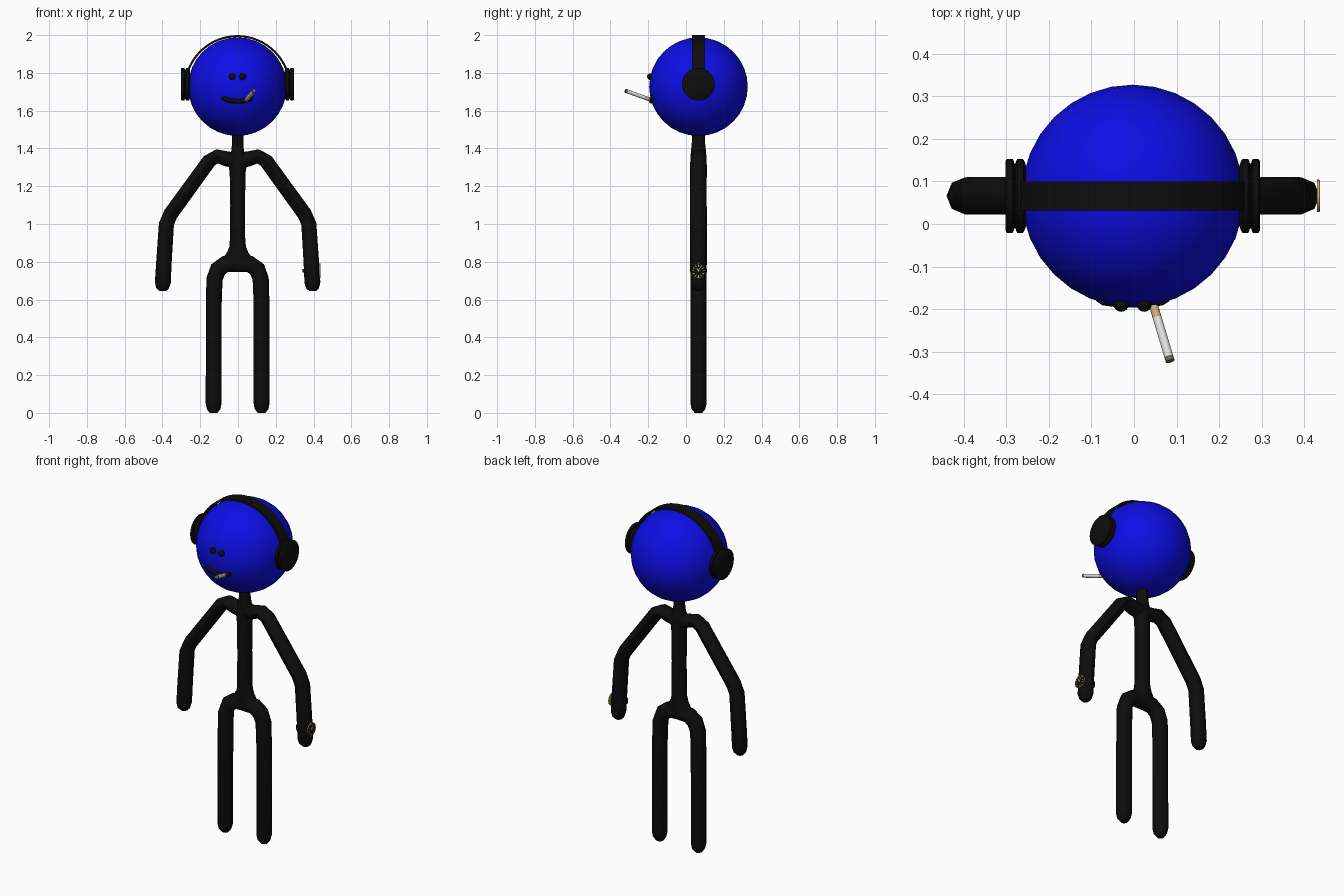
import bpy, bmesh, math
from mathutils import Vector, Matrix

if "Cube" in bpy.data.objects:
    bpy.data.objects.remove(bpy.data.objects["Cube"])

CX, CY = -0.002, 0.066          # body axis
HEAD, HR = Vector((-0.003, CY, 1.727)), 0.261
AX, AY, AZ = Vector((1, 0, 0)), Vector((0, 1, 0)), Vector((0, 0, 1))


def mat(name, r, g, b):
    m = bpy.data.materials.new(name)
    m.diffuse_color = (r, g, b, 1)
    m.use_nodes = True
    m.node_tree.nodes["Principled BSDF"].inputs["Base Color"].default_value = m.diffuse_color
    return m


BLUE = mat("blue", 0.004, 0.004, 0.78)
BLACK = mat("black", 0.004, 0.004, 0.004)
WHITE = mat("white", 0.75, 0.75, 0.73)
TAN = mat("filter tan", 0.62, 0.42, 0.2)
ASH = mat("ash brown", 0.16, 0.12, 0.08)
GOLD = mat("gold", 0.6, 0.42, 0.14)


def finish(name, bm, material):
    bmesh.ops.recalc_face_normals(bm, faces=bm.faces[:])
    me = bpy.data.meshes.new(name)
    bm.to_mesh(me)
    bm.free()
    me.materials.append(material)
    ob = bpy.data.objects.new(name, me)
    bpy.context.collection.objects.link(ob)
    return ob


def loft(name, rings, material, caps=True):
    """Skin a list of equal-length point rings."""
    bm = bmesh.new()
    vs = [[bm.verts.new(p) for p in ring] for ring in rings]
    n = len(vs[0])
    for a, b in zip(vs, vs[1:]):
        for i in range(n):
            bm.faces.new((a[i], a[(i + 1) % n], b[(i + 1) % n], b[i]))
    if caps:
        bm.faces.new(vs[0])
        bm.faces.new(vs[-1])
    return finish(name, bm, material)


def tube(name, pts, radii, material, sides=8, ref=AY, caps=True):
    """Sweep an ellipse (across, along ref) over a path."""
    rings = []
    for i, p in enumerate(pts):
        t = (pts[min(i + 1, len(pts) - 1)] - pts[max(i - 1, 0)]).normalized()
        u = (ref - t * t.dot(ref)).normalized()
        v = t.cross(u)
        ra, rb = radii[i]
        rings.append([p + v * ra * math.cos(2 * math.pi * k / sides)
                      + u * rb * math.sin(2 * math.pi * k / sides) for k in range(sides)])
    return loft(name, rings, material, caps)


def limb(name, rows, sx=1):
    """Body part from rows of (x, z, radius across, radius in depth)."""
    tube(name, [Vector((CX + sx * x, CY, z)) for x, z, a, b in rows],
         [(a, b) for x, z, a, b in rows], BLACK)


def ball(name, c, r, material, seg=32, rings=16):
    bm = bmesh.new()
    bmesh.ops.create_uvsphere(bm, u_segments=seg, v_segments=rings, radius=r,
                              matrix=Matrix.Translation(c))
    return finish(name, bm, material)


def on_face(x, z):
    """Point on the front of the head."""
    dx, dz = x - HEAD.x, z - HEAD.z
    return Vector((x, HEAD.y - math.sqrt(HR * HR - dx * dx - dz * dz), z))


# body
limb("torso", [(0, 1.50, .030, .032), (0, 1.42, .030, .036), (0, 1.385, .034, .040),
               (0, 1.345, .060, .043), (0, 1.31, .048, .044), (0, 1.27, .042, .044),
               (0, 1.10, .039, .043), (0, .93, .040, .043), (0, .88, .044, .043),
               (0, .85, .056, .043), (0, .82, .078, .043), (0, .79, .098, .042),
               (0, .765, .085, .034)])
for side, sx in (("left", 1), ("right", -1)):
    limb("arm_" + side, [(0, 1.335, .042, .042), (.06, 1.345, .040, .043), (.108, 1.358, .038, .043),
                         (.15, 1.335, .038, .043), (.355, 1.052, .039, .044), (.377, 1.0, .040, .044),
                         (.390, .80, .041, .044), (.396, .69, .042, .043), (.397, .66, .034, .034),
                         (.397, .645, .018, .018)], sx)
    limb("leg_" + side, [(0, .79, .044, .043), (.065, .788, .045, .043), (.103, .76, .045, .043),
                         (.122, .71, .043, .043), (.126, .60, .042, .043), (.127, .05, .042, .043),
                         (.127, .02, .036, .036), (.127, 0, .020, .020)], sx)

# head and face
ball("head", HEAD, HR, BLUE)
for side, x in (("right", -.030), ("left", .024)):
    ball("eye_" + side, on_face(x, 1.78), .018, BLACK, 16, 8)
smile = []
for i in range(13):
    s = i / 6 - 1
    smile.append(on_face(-.003 + .083 * s, 1.65 + .022 * s * s))
tube("mouth", smile, [(.007, .007)] + [(.013, .013)] * 11 + [(.007, .007)], BLACK)

# headphones: double-disc cups and a flat band over the head
cup = [(.250, .070), (.254, .081), (.258, .087), (.271, .087), (.274, .081), (.275, .076),
       (.278, .076), (.279, .081), (.282, .087), (.295, .087), (.299, .081)]
for side, sx in (("left", 1), ("right", -1)):
    tube("ear_cup_" + side, [Vector((-.003 + sx * x, CY, 1.74)) for x, r in cup],
         [(r, r) for x, r in cup], BLACK, 32, AZ)
band = []
for i in range(33):
    a = math.pi * i / 32
    band.append([Vector((-.003 + r * math.cos(a), CY + y, 1.716 + r * math.sin(a)))
                 for r, y in ((.273, -.034), (.284, -.034), (.284, .034), (.273, .034))])
loft("headband", band, BLACK)

# cigarette
c0, c1 = Vector((.040, -.172, 1.652)), Vector((.085, -.322, 1.706))
for name, a, b, m in (("cigarette_filter", 0, .32, TAN), ("cigarette_paper", .32, .93, WHITE),
                      ("cigarette_tip", .93, 1, ASH)):
    tube(name, [c0.lerp(c1, a), c0.lerp(c1, b)], [(.0105, .0105)] * 2, m, 16, AZ)

# wrist watch on the outer side of the left wrist
WC = Vector((0, CY, .752))


def disc(name, x0, x1, r, m):
    tube(name, [WC + AX * x0, WC + AX * x1], [(r, r)] * 2, m, 32, AZ)


def marks(name, items, x, m):
    """Thin bars on the dial: (angle, inner radius, outer radius, width)."""
    bm = bmesh.new()
    for ang, r0, r1, w in items:
        bmesh.ops.create_cube(bm, size=1, matrix=Matrix.Translation(WC + AX * x)
                              @ Matrix.Rotation(ang, 4, 'X')
                              @ Matrix.Translation((0, 0, (r0 + r1) / 2))
                              @ Matrix.Diagonal((.001, w, r1 - r0, 1)))
    finish(name, bm, m)


disc("watch_case", .430, .4355, .038, GOLD)
disc("watch_dial", .4355, .4362, .0365, BLACK)
marks("watch_ticks", [(math.pi * k / 6, .023, .034, .004) for k in range(12)], .4365, GOLD)
marks("watch_hands", [(.6, -.004, .016, .004), (-.5, -.004, .022, .003)], .4365, WHITE)
tube("watch_strap", [Vector((.388, CY, .742)), Vector((.388, CY, .762))],
     [(.0455, .0455)] * 2, BLACK, 24, AY, False)

# smooth shading with sharp edges kept
for ob in bpy.context.collection.objects:
    ob.select_set(True)
    bpy.context.view_layer.objects.active = ob
bpy.ops.object.shade_smooth_by_angle(angle=math.radians(50))
